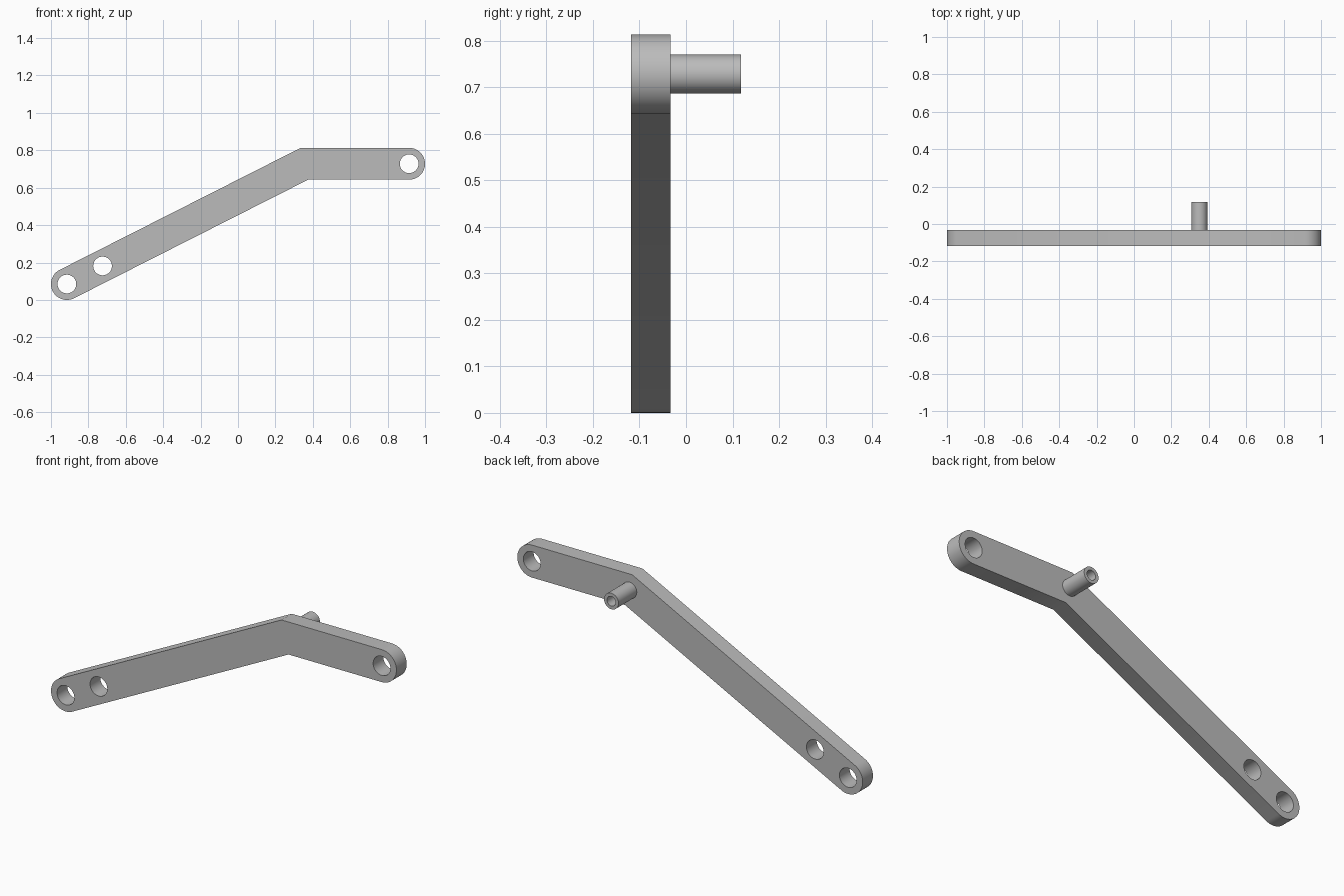
import bpy, bmesh
from math import pi, cos, sin, radians
from mathutils import Vector, Matrix

cube = bpy.data.objects.get("Cube")
if cube:
    bpy.data.objects.remove(cube, do_unlink=True)

FRONT, BACK, PIN_END = -0.118, -0.033, 0.118
HALF = 0.085                       # half the bar height, also the end radius
HOLE = 0.05
low = Vector((-0.915, 0.085))      # bar centre line in x, z
bend = Vector((0.355, 0.728))
high = Vector((0.915, 0.728))

grey = bpy.data.materials.new("plain grey")
grey.use_nodes = True
colour = (0.5, 0.5, 0.5, 1)
grey.diffuse_color = colour
grey.node_tree.nodes["Principled BSDF"].inputs["Base Color"].default_value = colour


def finish(name, bm):
    bmesh.ops.recalc_face_normals(bm, faces=bm.faces)
    mesh = bpy.data.meshes.new(name)
    bm.to_mesh(mesh)
    bm.free()
    mesh.materials.append(grey)
    obj = bpy.data.objects.new(name, mesh)
    bpy.context.collection.objects.link(obj)
    return obj


def smooth(obj):
    bpy.ops.object.select_all(action="DESELECT")
    obj.select_set(True)
    bpy.context.view_layer.objects.active = obj
    bpy.ops.object.shade_smooth_by_angle(angle=radians(30))


def arc(centre, start, steps=32):
    """Half circle, counter-clockwise from the start angle."""
    angles = [start + pi * i / steps for i in range(steps + 1)]
    return [centre + HALF * Vector((cos(a), sin(a))) for a in angles]


# Bent bar: rounded ends joined by a mitred corner
along = (bend - low).normalized()
slope = Vector((1, 0)).angle_signed(along) * -1
mitre = Vector((-sin(slope / 2), cos(slope / 2))) * HALF / cos(slope / 2)
outline = arc(high, -pi / 2) + [bend + mitre] + arc(low, slope + pi / 2) + [bend - mitre]
bm = bmesh.new()
face = bm.faces.new([bm.verts.new((p.x, FRONT, p.y)) for p in outline])
extruded = bmesh.ops.extrude_face_region(bm, geom=[face])["geom"]
bmesh.ops.translate(bm, vec=(0, BACK - FRONT, 0),
                    verts=[v for v in extruded if isinstance(v, bmesh.types.BMVert)])
bar = finish("bent_bar", bm)

# Three through holes
bm = bmesh.new()
for p in (low, low + along * 0.214, high):
    bmesh.ops.create_cone(bm, cap_ends=True, segments=48, radius1=HOLE, radius2=HOLE, depth=0.3,
                          matrix=Matrix.Translation((p.x, FRONT, p.y)) @ Matrix.Rotation(pi / 2, 4, "X"))
cutter = finish("hole_cutter", bm)
cutter.hide_render = True
cut = bar.modifiers.new("holes", "BOOLEAN")
cut.object, cut.operation, cut.solver = cutter, "DIFFERENCE", "EXACT"
bpy.context.view_layer.objects.active = bar
bpy.ops.object.modifier_apply(modifier=cut.name)
bpy.data.objects.remove(cutter, do_unlink=True)
smooth(bar)

# Hollow pin on the back of the bend
PIN, BORE = 0.042, 0.025
bm = bmesh.new()
profile = [(PIN, BACK), (PIN, PIN_END), (BORE, PIN_END), (BORE, BACK)]
verts = [bm.verts.new((bend.x - 0.005 + r, y, bend.y)) for r, y in profile]
edges = [bm.edges.new(pair) for pair in zip(verts, verts[1:])]
bmesh.ops.spin(bm, geom=verts + edges, cent=(bend.x - 0.005, 0, bend.y), axis=(0, 1, 0),
               angle=2 * pi, steps=48)
bmesh.ops.remove_doubles(bm, verts=bm.verts, dist=0.0001)
smooth(finish("hollow_pin", bm))
